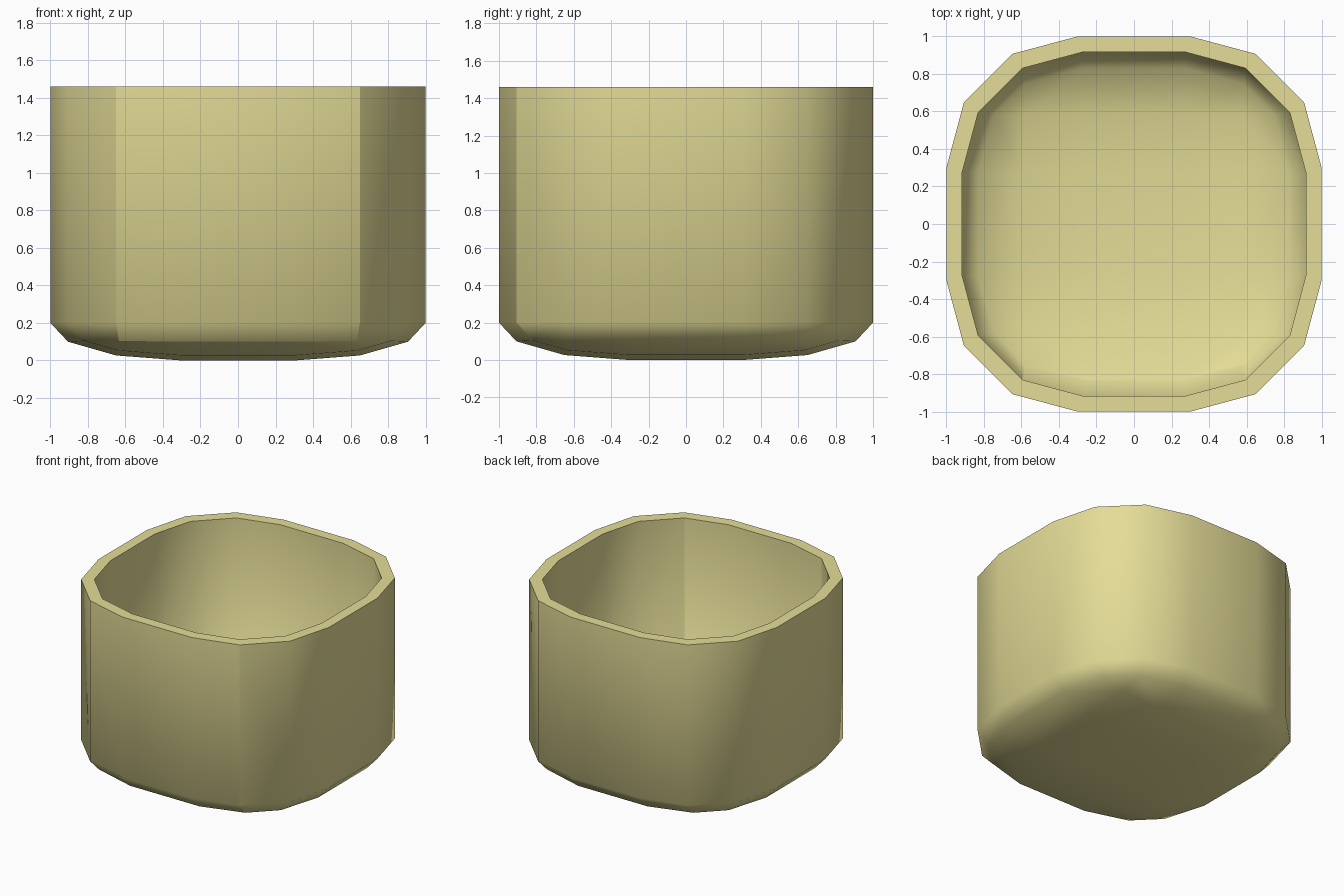
import bpy, bmesh, math

if "Cube" in bpy.data.objects:
    bpy.data.objects.remove(bpy.data.objects["Cube"])

RIM, CURVE, FLOOR = 1.46, 0.2, 0.085   # rim height, bottom curve height, floor thickness
INNER = 0.916                          # inner wall as a fraction of the outer wall

mat = bpy.data.materials.new("pale_yellow")
mat.diffuse_color = (0.78, 0.72, 0.31, 1)
mat.use_nodes = True
mat.node_tree.nodes["Principled BSDF"].inputs["Base Color"].default_value = mat.diffuse_color


def shell():
    """Open tub skin: a rounded cube with its top removed and height remapped."""
    bm = bmesh.new()
    bmesh.ops.create_cube(bm, size=2)
    bmesh.ops.bevel(bm, geom=bm.edges[:], offset=0.7, segments=3,
                    profile=0.5, affect='EDGES')
    top = [f for f in bm.faces if f.calc_center_median().z > 0.31]
    bmesh.ops.delete(bm, geom=top, context='FACES')
    for v in bm.verts:
        z = v.co.z
        v.co.z = RIM if z > 0 else CURVE + (min(z, -0.3) + 0.3) * CURVE / 0.7
    return bm


def in_front(face):
    c = face.calc_center_median()
    return abs(c.x) < 0.6 and c.y < -0.83 and c.z > 0.1


def build(name, front):
    bm = shell()
    drop = [f for f in bm.faces if in_front(f) != front]
    bmesh.ops.delete(bm, geom=drop, context='FACES')
    # inner skin, then close the border between the skins
    border = [e for e in bm.edges if e.is_boundary]
    outer = bm.verts[:]
    copy = bmesh.ops.duplicate(bm, geom=bm.verts[:] + bm.edges[:] + bm.faces[:])
    twin = {v: copy["vert_map"][v] for v in outer}
    for v in twin.values():
        v.co.x *= INNER
        v.co.y *= INNER
        v.co.z = RIM - (RIM - v.co.z) * (RIM - FLOOR) / RIM
    for e in border:
        a, b = e.verts
        bm.faces.new((a, b, twin[b], twin[a]))
    bmesh.ops.recalc_face_normals(bm, faces=bm.faces[:])
    mesh = bpy.data.meshes.new(name)
    bm.to_mesh(mesh)
    bm.free()
    obj = bpy.data.objects.new(name, mesh)
    bpy.context.collection.objects.link(obj)
    mesh.materials.append(mat)
    bpy.ops.object.select_all(action='DESELECT')
    obj.select_set(True)
    bpy.context.view_layer.objects.active = obj
    bpy.ops.object.shade_smooth_by_angle(angle=math.radians(45))


# tub body and the separate front panel
build("tub_body", False)
build("front_panel", True)
